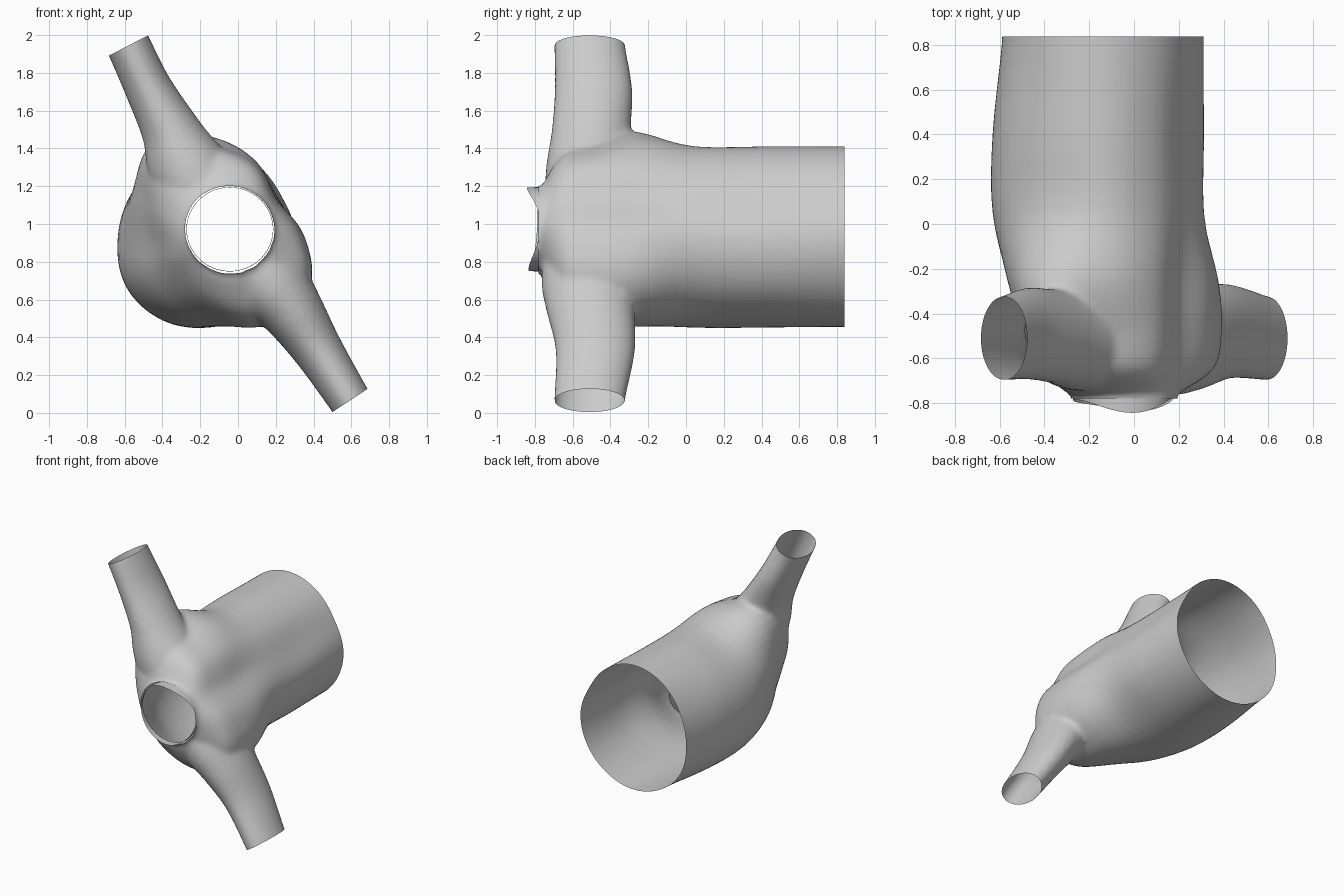
import bpy, bmesh, math
from mathutils import Vector

if "Cube" in bpy.data.objects:
    bpy.data.objects.remove(bpy.data.objects["Cube"])


def spline(pts, n, closed=False):
    """Catmull-Rom resampling of a list of equal-length tuples."""
    m = len(pts)
    out = []
    get = (lambda i: pts[i % m]) if closed else (lambda i: pts[max(0, min(m - 1, i))])
    for i in range(m if closed else m - 1):
        a, b, c, d = (get(i + k) for k in (-1, 0, 1, 2))
        for s in range(n):
            t = s / n
            out.append([0.5 * (2 * q + (r - p) * t + (2 * p - 5 * q + 4 * r - w) * t * t
                               + (3 * q - p - 3 * r + w) * t ** 3)
                        for p, q, r, w in zip(a, b, c, d)])
    if not closed:
        out.append(list(pts[-1]))
    return out


def loft(name, rings, capped=True):
    bm = bmesh.new()
    rows = [[bm.verts.new(p) for p in ring] for ring in rings]
    n = len(rows[0])
    for a, b in zip(rows, rows[1:]):
        for i in range(n):
            j = (i + 1) % n
            bm.faces.new((a[i], a[j], b[j], b[i]))
    if capped:
        bm.faces.new(rows[0])
        bm.faces.new(rows[-1])
    bmesh.ops.recalc_face_normals(bm, faces=bm.faces)
    me = bpy.data.meshes.new(name)
    bm.to_mesh(me)
    bm.free()
    ob = bpy.data.objects.new(name, me)
    bpy.context.collection.objects.link(ob)
    return ob


def branch(name, stations):
    """Elliptical tube; stations are (x, y, z, half width, half depth in y)."""
    st = spline(stations, 5)
    rings = []
    for i, (x, y, z, w, d) in enumerate(st):
        a, b = st[max(0, i - 1)], st[min(len(st) - 1, i + 1)]
        t = Vector((b[0] - a[0], 0, b[2] - a[2])).normalized()
        side = Vector((t.z, 0, -t.x))
        rings.append([Vector((x, y, z)) + side * w * math.cos(k * math.tau / 40)
                      + Vector((0, d * math.sin(k * math.tau / 40), 0)) for k in range(40)])
    return loft(name, rings)


# Main trunk: radii every 30 degrees about the trunk axis
back = (.44, .42, .45, .48, .48, .46, .46, .48, .48, .475, .46, .45)
mid = (.44, .40, .44, .48, .48, .49, .50, .525, .51, .475, .46, .46)
front = (.48, .39, .46, .53, .60, .49, .43, .45, .46, .465, .52, .555)
shoulder = (.48, .39, .45, .49, .58, .42, .33, .33, .36, .42, .54, .58)
brow = (.45, .37, .42, .44, .47, .33, .25, .24, .26, .34, .46, .53)
lip = (.34, .32, .31, .29, .26, .20, .17, .16, .17, .22, .28, .32)
sections = [(.92, *back), (.8, *back), (.4, *mid), (.05, *mid), (-.25, *front),
            (-.48, *shoulder), (-.65, *brow), (-.75, *lip), (-.76, *[r * .8 for r in lip])]
rings = []
for sec in spline(sections, 4):
    radii = spline([(r,) for r in sec[1:]], 5, True)
    rings.append([(-.13 + r[0] * math.cos(k * math.tau / 60), sec[0],
                   .93 + r[0] * math.sin(k * math.tau / 60)) for k, r in enumerate(radii)])
trunk = loft("trunk_body", rings)

# Side branches, running past their final cut planes
upper = branch("upper_branch", [(-.63, -.51, 2.045, .115, .185), (-.58, -.51, 1.945, .117, .188),
                                (-.475, -.49, 1.72, .125, .205), (-.36, -.50, 1.5, .155, .21),
                                (-.27, -.51, 1.3, .21, .23), (-.12, -.51, 1.05, .22, .245)])
lower = branch("lower_branch", [(.645, -.51, -.02, .11, .185), (.59, -.51, .07, .112, .188),
                                (.425, -.48, .33, .132, .21), (.28, -.505, .55, .17, .235),
                                (.16, -.51, .7, .21, .255), (-.03, -.50, .95, .22, .25)])


def neck_ring(y, s=1.0, wave=0.0):
    return [(-.043 + .235 * s * math.cos(a), y + wave * math.cos(2 * a) + wave * .4 * math.sin(3 * a + 1),
             .972 + .228 * s * math.sin(a)) for a in (k * math.tau / 48 for k in range(48))]


stub = loft("neck_stub", [neck_ring(-.66), neck_ring(-.85)])

# Fuse the solids into one skin with soft joints
bpy.ops.object.select_all(action='DESELECT')
for ob in (trunk, upper, lower, stub):
    ob.select_set(True)
bpy.context.view_layer.objects.active = trunk
bpy.ops.object.join()
rm = trunk.modifiers.new("fuse", 'REMESH')
rm.mode = 'VOXEL'
rm.voxel_size = .018
sm = trunk.modifiers.new("soften", 'SMOOTH')
sm.factor = .5
sm.iterations = 5
for m in ("fuse", "soften"):
    bpy.ops.object.modifier_apply(modifier=m)

# Slice the tube ends open
bm = bmesh.new()
bm.from_mesh(trunk.data)
for co, no in (((0, .838, 0), (0, 1, 0)), ((0, -.78, 0), (0, -1, 0)),
               ((-.58, 0, 1.945), (-.46, 0, .89)), ((.587, 0, .062), (.55, 0, -.83))):
    bmesh.ops.bisect_plane(bm, geom=bm.verts[:] + bm.edges[:] + bm.faces[:],
                           plane_co=co, plane_no=no, clear_outer=True)
bm.to_mesh(trunk.data)
bm.free()

# Front neck collar with an uneven rim
collar = loft("neck_collar", [neck_ring(-.765, .98), neck_ring(-.78, .98), neck_ring(-.807, .97, .028)], False)

for ob in (trunk, collar):
    bpy.ops.object.select_all(action='DESELECT')
    ob.select_set(True)
    bpy.context.view_layer.objects.active = ob
    bpy.ops.object.shade_smooth_by_angle(angle=math.radians(50))
